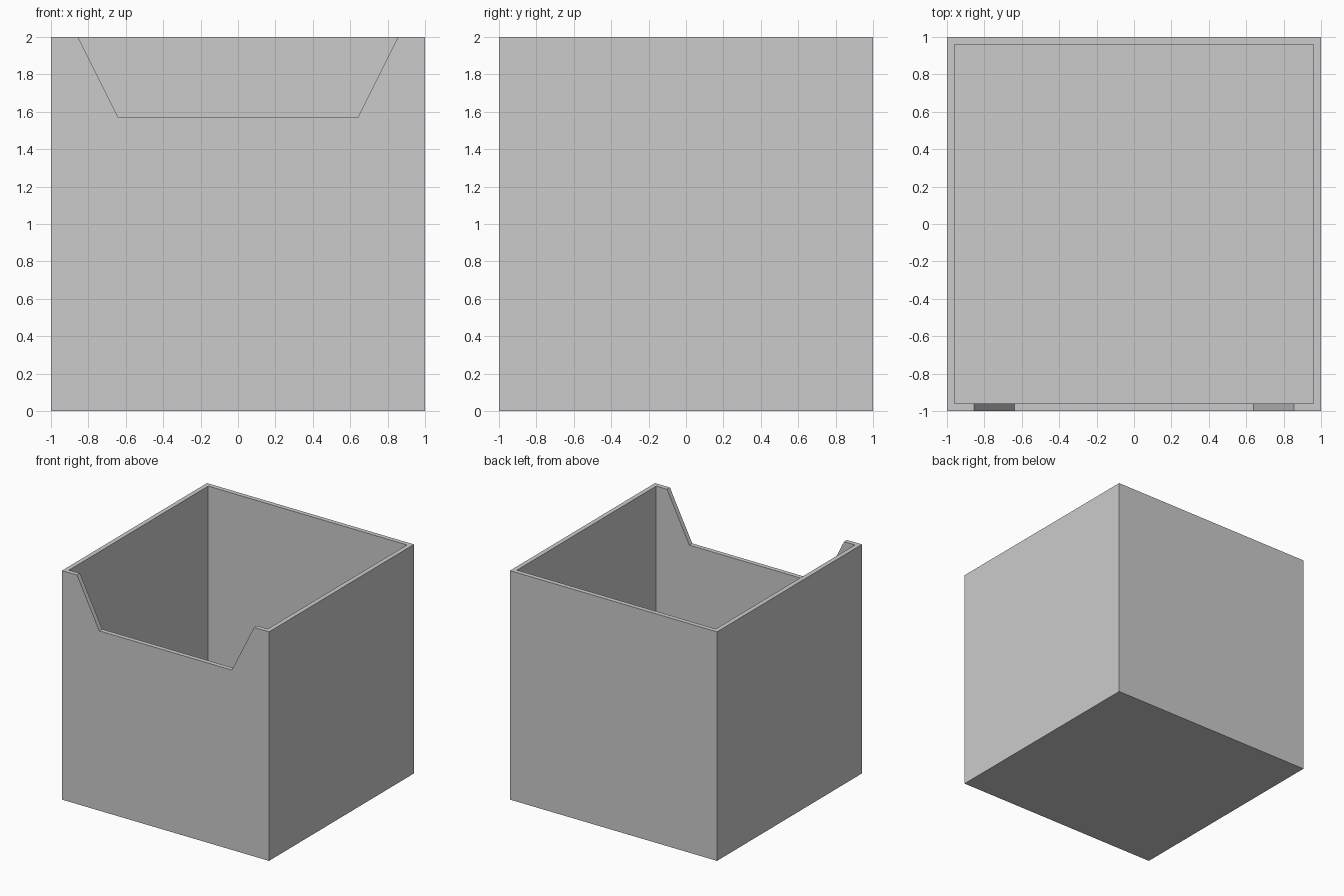
import bpy
import bmesh

if "Cube" in bpy.data.objects:
    bpy.data.objects.remove(bpy.data.objects["Cube"], do_unlink=True)

SIZE, WALL = 2.0, 0.04
HALF = SIZE / 2

# Plain grey material
grey = bpy.data.materials.new("light grey")
grey.use_nodes = True
grey.diffuse_color = (0.6, 0.6, 0.6, 1)
grey.node_tree.nodes["Principled BSDF"].inputs["Base Color"].default_value = grey.diffuse_color


def panel(name, outline, thickness, place):
    """Extrude a flat outline, mapping (u, v, depth) into space with place."""
    bm = bmesh.new()
    face = bm.faces.new([bm.verts.new(place(u, v, 0)) for u, v in outline])
    shift = place(0, 0, thickness)
    origin = place(0, 0, 0)
    cap = bmesh.ops.extrude_face_region(bm, geom=[face], use_keep_orig=True)
    moved = [g for g in cap["geom"] if isinstance(g, bmesh.types.BMVert)]
    bmesh.ops.translate(bm, verts=moved, vec=[a - b for a, b in zip(shift, origin)])
    bmesh.ops.recalc_face_normals(bm, faces=bm.faces)
    mesh = bpy.data.meshes.new(name)
    bm.to_mesh(mesh)
    bm.free()
    mesh.materials.append(grey)
    obj = bpy.data.objects.new(name, mesh)
    bpy.context.collection.objects.link(obj)
    return obj


def rectangle(width, low, high):
    return [(-width, low), (width, low), (width, high), (-width, high)]


# Walls rise from the floor; the front has a tapered hand opening
notch = [(0.855, SIZE), (0.64, 1.57), (-0.64, 1.57), (-0.855, SIZE)]
front = [(-HALF, 0), (HALF, 0), (HALF, SIZE)] + notch + [(-HALF, SIZE)]
box = panel("storage_box", front, WALL, lambda u, v, d: (u, d - HALF, v))
parts = [
    panel("back_wall", rectangle(HALF, 0, SIZE), WALL, lambda u, v, d: (u, HALF - d, v)),
    panel("floor", rectangle(HALF, -HALF, HALF), WALL, lambda u, v, d: (u, v, d)),
]
for side, name in ((1, "left_wall"), (-1, "right_wall")):
    parts.append(panel(name, rectangle(HALF, 0, SIZE), WALL,
                       lambda u, v, d, s=side: (s * (HALF - d), u, v)))

# Fuse the panels into one clean shell
for part in parts:
    union = box.modifiers.new("join_" + part.name, "BOOLEAN")
    union.operation = "UNION"
    union.solver = "EXACT"
    union.object = part
bpy.context.view_layer.update()
shell = bpy.data.meshes.new_from_object(box.evaluated_get(bpy.context.evaluated_depsgraph_get()))
box.modifiers.clear()
box.data = shell
shell.name = "storage_box"
for part in parts:
    bpy.data.objects.remove(part, do_unlink=True)
